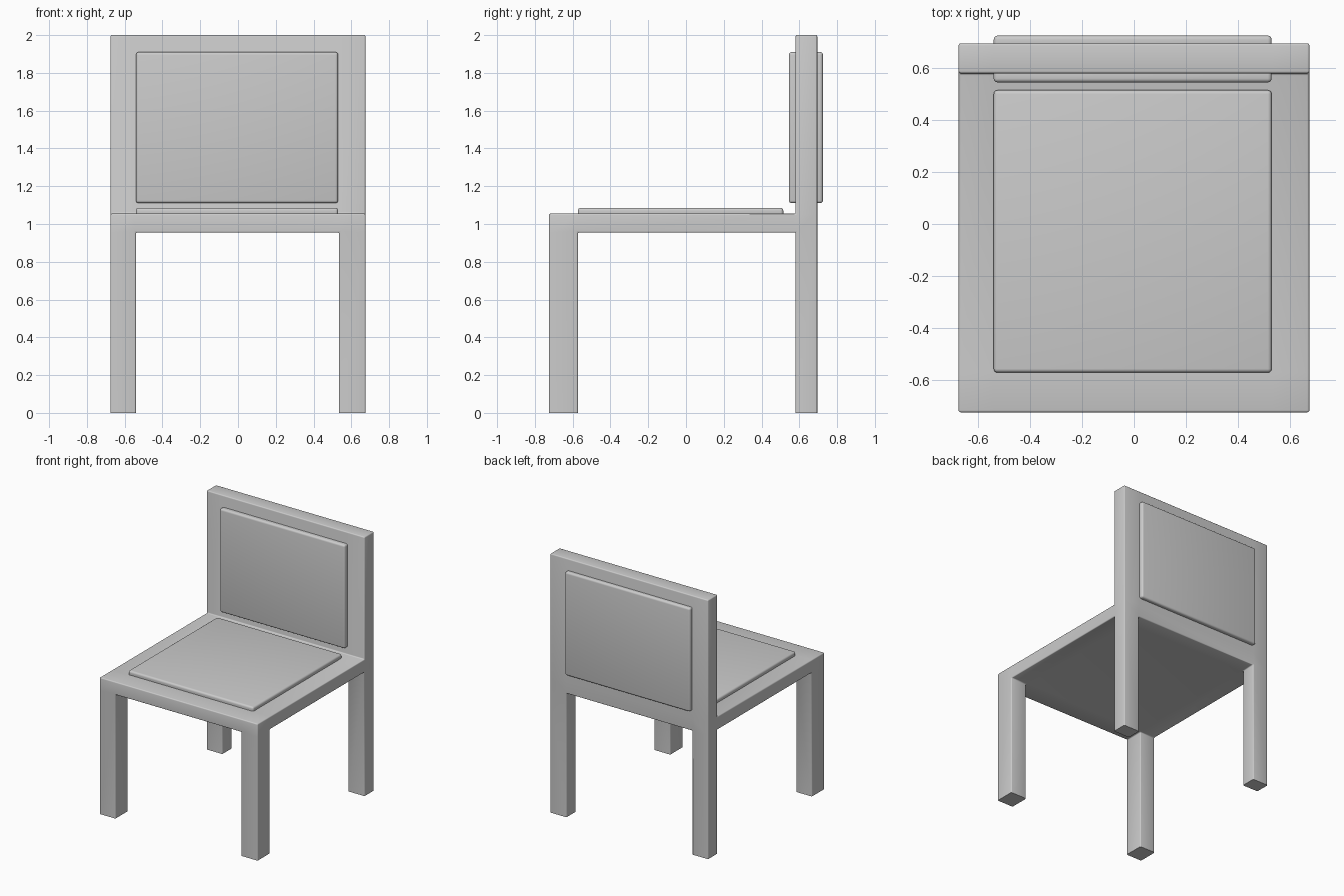
import bpy, bmesh, math

if "Cube" in bpy.data.objects:
    bpy.data.objects.remove(bpy.data.objects["Cube"])


def finish(bm, name, width, segments):
    """Round every sharp edge except those on the floor, then smooth-shade."""
    bmesh.ops.recalc_face_normals(bm, faces=bm.faces)
    edges = [e for e in bm.edges
             if e.calc_face_angle(0) > 0.5 and max(v.co.z for v in e.verts) > 0.001]
    bmesh.ops.bevel(bm, geom=edges, offset=width, segments=segments,
                    profile=0.5, affect='EDGES', clamp_overlap=True)
    mesh = bpy.data.meshes.new(name)
    bm.to_mesh(mesh)
    bm.free()
    obj = bpy.data.objects.new(name, mesh)
    bpy.context.collection.objects.link(obj)
    bpy.ops.object.select_all(action='DESELECT')
    obj.select_set(True)
    bpy.context.view_layer.objects.active = obj
    bpy.ops.object.shade_smooth_by_angle(angle=math.radians(40))
    return obj


def blocks(name, xs, ys, zs, filled, width, segments=3):
    """Watertight skin around the filled cells of an uneven grid."""
    cuts = (xs, ys, zs)
    size = [len(c) - 1 for c in cuts]

    def solid(c):
        return all(0 <= c[k] < size[k] for k in range(3)) and filled(*c)

    bm = bmesh.new()
    for i in range(size[0]):
        for j in range(size[1]):
            for k in range(size[2]):
                if not solid((i, j, k)):
                    continue
                for axis in range(3):
                    for side in (0, 1):
                        near = [i, j, k]
                        near[axis] += 2 * side - 1
                        if solid(near):
                            continue
                        u, v = (axis + 1) % 3, (axis + 2) % 3
                        corners = []
                        for du, dv in ((0, 0), (1, 0), (1, 1), (0, 1)):
                            n = [i, j, k]
                            n[axis] += side
                            n[u] += du
                            n[v] += dv
                            corners.append(bm.verts.new([cuts[a][n[a]] for a in range(3)]))
                        bm.faces.new(corners)
    bmesh.ops.remove_doubles(bm, verts=bm.verts, dist=1e-5)
    return finish(bm, name, width, segments)


def frame_cell(i, j, k):
    if k == 0:                       # four legs
        return i != 1 and j != 1
    if k == 1:                       # seat slab
        return True
    return j == 2                    # backrest


# Frame: legs, seat slab and backrest as one piece
blocks("chair_frame",
       [-0.675, -0.54, 0.535, 0.675],
       [-0.725, -0.572, 0.58, 0.695],
       [0, 0.955, 1.055, 2.0], frame_cell, 0.008)

# Thin pads, slightly sunk into the frame
pads = {
    "seat_pad": ((-0.572, 0.515), (1.035, 1.086)),
    "front_back_pad": ((0.545, 0.60), (1.11, 1.91)),
    "rear_back_pad": ((0.675, 0.725), (1.11, 1.91)),
}
for name, (ys, zs) in pads.items():
    blocks(name, [-0.54, 0.53], ys, zs, lambda i, j, k: True, 0.015, 4)
